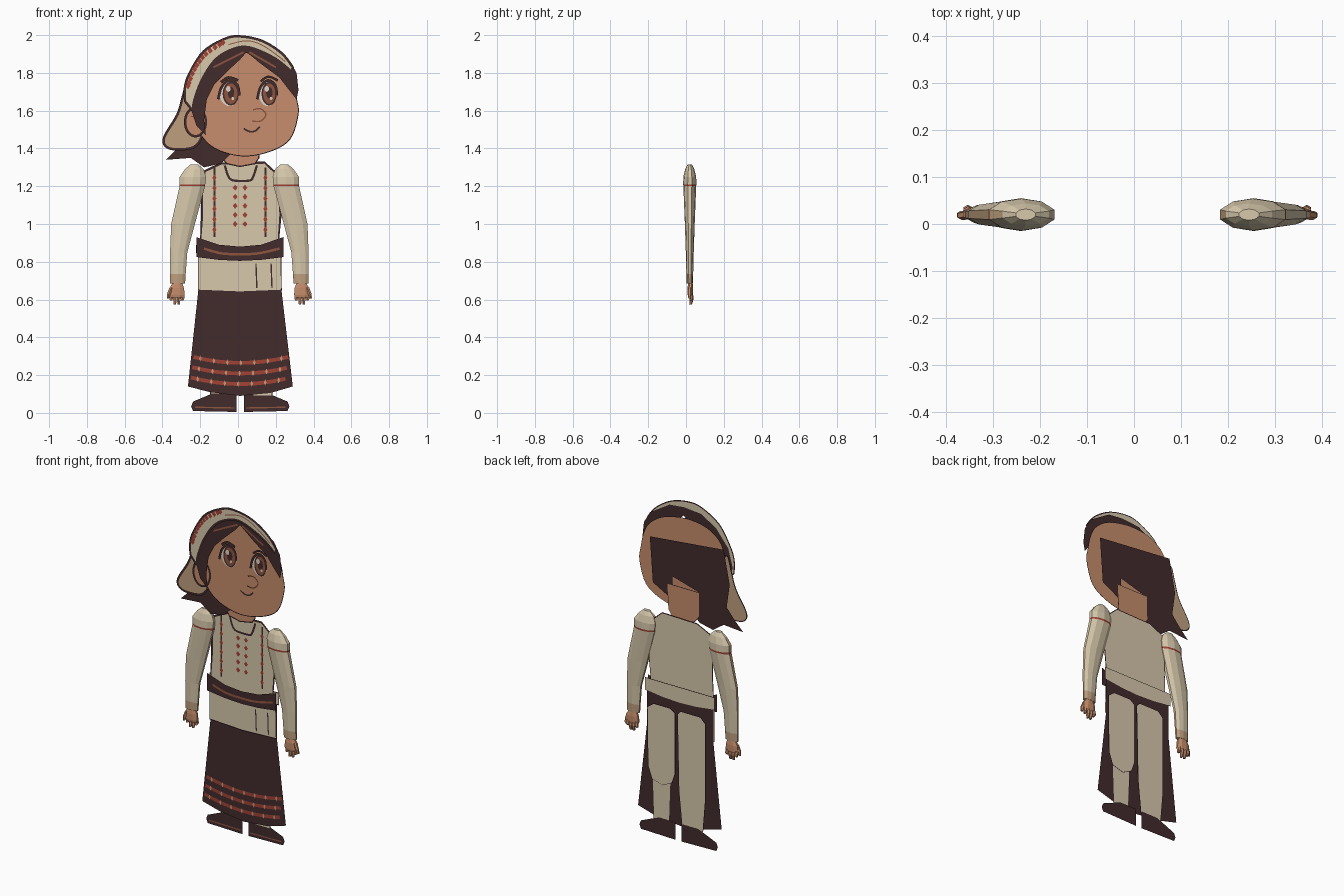
import bpy
import bmesh
import math
from mathutils import Vector

if "Cube" in bpy.data.objects:
    bpy.data.objects.remove(bpy.data.objects["Cube"])


def material(name, red, green, blue):
    mat = bpy.data.materials.new(name)
    mat.use_nodes = True
    mat.diffuse_color = (red, green, blue, 1)
    shader = next(n for n in mat.node_tree.nodes if n.type == 'BSDF_PRINCIPLED')
    shader.inputs["Base Color"].default_value = (red, green, blue, 1)
    return mat


cream = material("cream linen", .68, .58, .41)
tan = material("tan cloth", .52, .35, .21)
skin = material("skin", .57, .27, .15)
dark = material("dark brown", .054, .024, .025)
red = material("red thread", .36, .055, .035)
brown = material("reddish brown", .28, .09, .05)
pale = material("eye white", .75, .68, .58)


def finish(name, bm, *mats):
    mesh = bpy.data.meshes.new(name)
    bm.to_mesh(mesh)
    bm.free()
    for mat in mats:
        mesh.materials.append(mat)
    obj = bpy.data.objects.new(name, mesh)
    bpy.context.collection.objects.link(obj)
    return obj


def rounded(points, closed, steps=5):
    """Smooth curve through the points (Catmull-Rom)."""
    pts = [Vector(p) for p in points]
    count = len(pts)

    def at(i):
        return pts[i % count] if closed else pts[max(0, min(count - 1, i))]
    out = []
    for i in range(count if closed else count - 1):
        a, b, c, d = (at(i + k) for k in (-1, 0, 1, 2))
        for s in range(steps):
            t = s / steps
            out.append((b * 2 + (c - a) * t + (a * 2 - b * 5 + c * 4 - d) * t ** 2
                        + (b * 3 - a - c * 3 + d) * t ** 3) / 2)
    return out if closed else out + [pts[-1]]


def ribbon(name, points, y, mat, width=1.0, smooth=True, closed=False):
    """Flat painted line; coordinates are hundredths of a unit."""
    pts = rounded(points, closed) if smooth else [Vector(p) for p in points]
    count = len(pts)
    bm = bmesh.new()
    rows = []
    for i, p in enumerate(pts):
        if closed:
            along = pts[(i + 1) % count] - pts[i - 1]
        else:
            along = pts[min(i + 1, count - 1)] - pts[max(i - 1, 0)]
        across = Vector((-along.y, along.x)).normalized() * width / 2
        rows.append([bm.verts.new((q.x / 100, y, q.y / 100)) for q in (p + across, p - across)])
    for i in range(count if closed else count - 1):
        a, b = rows[i], rows[(i + 1) % count]
        bm.faces.new((a[0], a[1], b[1], b[0]))
    return finish(name, bm, mat)


def plate(name, points, y, mat, smooth=True, edge=0):
    """Flat cut-out facing the front, with an optional dark outline."""
    pts = rounded(points, True) if smooth else [Vector(p) for p in points]
    bm = bmesh.new()
    face = bm.faces.new([bm.verts.new((p.x / 100, y, p.y / 100)) for p in pts])
    face.normal_update()
    if face.normal.y > 0:
        face.normal_flip()
    if edge:
        ribbon(name + "_outline", points, y - .0015, dark, edge, smooth, True)
    return finish(name, bm, mat)


def oval(name, x, z, rx, rz, y, mat, edge=0):
    turns = [math.tau * i / 12 for i in range(12)]
    return plate(name, [(x + rx * math.cos(t), z + rz * math.sin(t)) for t in turns], y, mat, True, edge)


def diamonds(name, spots, y, mat, rx, rz):
    bm = bmesh.new()
    for x, z in spots:
        corners = ((x - rx, z), (x, z - rz), (x + rx, z), (x, z + rz))
        bm.faces.new([bm.verts.new((a / 100, y, b / 100)) for a, b in corners])
    return finish(name, bm, mat)


def loft(name, rings, mats, rule, sides=10):
    """Closed tube through elliptical rings (x, y, z, rx, ry)."""
    bm = bmesh.new()
    loops = []
    for x, y, z, rx, ry in rings:
        turns = [math.tau * (i + .5) / sides for i in range(sides)]
        loops.append([bm.verts.new((x + rx * math.cos(t), y + ry * math.sin(t), z)) for t in turns])
    for row, (a, b) in enumerate(zip(loops, loops[1:])):
        for i in range(sides):
            j = (i + 1) % sides
            face = bm.faces.new((a[i], a[j], b[j], b[i]))
            face.normal_update()
            face.material_index = rule(row, face)
    bm.faces.new(loops[0])
    bm.faces.new(loops[-1])
    bmesh.ops.recalc_face_normals(bm, faces=bm.faces)
    return finish(name, bm, *mats)


# Arms and hands
def sleeve_colour(row, face):
    if row == 3:
        return 2
    return 1 if row >= 7 or abs(face.normal.x) > .75 and face.calc_center_median().x < face_limit else 0


arm_rings = [(.245, 1.315, .022, .012), (.245, 1.29, .052, .024), (.253, 1.25, .073, .034),
             (.255, 1.21, .071, .035), (.256, 1.2, .071, .034), (.305, 1.0, .066, .026),
             (.328, .85, .048, .021), (.332, .735, .043, .018), (.334, .685, .042, .017)]
for side, word in ((1, "left"), (-1, "right")):
    def across(x):
        return .007 + side * (x - .007)
    face_limit = .3 if side > 0 else -.25
    loft(word + "_sleeve", [(across(x), .02, z, rx, ry) for x, z, rx, ry in arm_rings],
         (cream, tan, red), sleeve_colour)
    loft(word + "_palm", [(across(x), .023, z, rx, ry) for x, z, rx, ry in
                          ((.335, .69, .026, .013), (.338, .66, .042, .016), (.338, .625, .044, .015),
                           (.338, .61, .036, .012))], (skin,), lambda row, face: 0, 8)
    for finger in range(4):
        x = .308 + finger * .02
        tip = .595 - .022 * (finger in (1, 2))
        loft(word + "_finger", [(across(x), .026, .63, .011, .011), (across(x), .03, .605, .011, .011),
                                (across(x), .024, tip, .007, .007)], (skin,), lambda row, face: 0, 6)
    loft(word + "_thumb", [(across(.366), .02, .665, .012, .01), (across(.38), .018, .63, .011, .01),
                           (across(.385), .02, .605, .007, .007)], (skin,), lambda row, face: 0, 6)

# Torso with embroidery
plate("torso", [(-20, 87), (-19, 105), (-19, 122), (-17.5, 128), (-9, 132), (14, 132.5), (20, 127),
                (22, 115), (22.5, 105), (21, 87)], .026, cream, False, 1.2)
ribbon("neckline", [(-7, 131), (-5, 125), (-2, 123), (6, 123), (8, 125), (10, 131)], .022, dark, 1.2)
for x in (-12.5, 14.5):
    ribbon("chest_stripe", [(x, 130), (x, 93)], .022, dark, 1, False)
    diamonds("stripe_beads", [(x, 97 + 5.5 * i) for i in range(6)], .02, red, 1.1, 1.9)
diamonds("chest_stitches", [(x, 100 + 4.8 * i) for x in (-1.5, 3.7) for i in range(5)], .022, red, 1.3, 1.6)

# Skirt, overlay band and belt
plate("skirt", [(-21, 85), (23, 85), (23, 65), (29, 14), (17, 10.5), (1, 9), (-15, 11), (-26.5, 14), (-21, 65)],
      .04, dark, False)
plate("overskirt_band", [(-21, 65), (1, 64), (23, 65), (22.5, 84), (-21, 84)], .034, cream, False, .6)
for x in (9.5, 17.5):
    ribbon("band_fold", [(x, 79), (x + .5, 66)], .031, dark, .7, False)
plate("belt", [(-22, 93), (-10, 89), (1, 88), (12, 89), (24, 93), (24, 82.5), (12, 81), (1, 80.5),
               (-10, 81), (-22, 82.5)], .018, dark, False)
ribbon("belt_stripe", [(-18, 87), (-9, 84.5), (1, 84), (11, 84.5), (22, 87)], .015, brown, 1.3)
for row in range(3):
    drop = 5.6 * row
    reach = 25 + row * .7
    height = [(x, 26.5 - drop + (x - 1.5) ** 2 * .005) for x in (1.5 - reach + 50 * i / 14 for i in range(15))]
    ribbon("hem_stripe", height, .037, red, 2)
    diamonds("hem_stitches", height[1::2], .035, tan, .7, 1.6)

# Back of the hips, legs and shoes
plate("hips_back", [(-22, 92), (24, 92), (24, 85), (12, 83.5), (1, 83), (-10, 83.5), (-22, 85)],
      .046, cream, False, .6)
plate("left_shin", [(7, 36), (19, 36), (18, 9), (8, 9)], .047, cream, False, .6)
plate("left_thigh", [(4, 76), (7, 78), (18, 78), (22, 75), (21.5, 40), (19, 33), (12, 31), (6, 34), (4, 40)],
      .05, cream, False, .7)
plate("right_leg", [(2, 76), (0, 78), (-13, 78), (-16, 75), (-16, 28), (-14.5, 10), (-1, 10), (1, 30)],
      .05, cream, False, .7)
for side, word in ((1, "left"), (-1, "right")):
    shoe = [(2, 11), (13, 11), (19, 8.5), (25, 6), (26, 3.5), (25, 1), (2, .5)]
    plate(word + "_shoe", [(1.2 + side * x, z) for x, z in shoe], .053, dark, False)
    ribbon(word + "_shoe_welt", [(1.2 + side * x, z) for x, z in ((3, 2.6), (14, 2.8), (24, 3))],
           .0515, brown, .7)

# Neck, head and back hair
plate("neck", [(-9, 150), (12, 150), (11, 135), (9, 132), (1, 130.5), (-6, 132), (-9, 136)],
      .006, skin, False, .7)
plate("head", [(29, 175), (31, 166), (31.8, 158), (27.5, 145), (17, 138.5), (3, 136), (-10, 139),
               (-18, 145), (-23, 155), (-25, 170), (-22, 182), (-13, 189), (1, 191), (16, 188), (25, 182)],
      -.015, skin, True, .5)
plate("back_hair", [(24, 175), (-25, 180), (-29, 160), (-27, 146), (-32, 140), (-38, 134), (-25, 135),
                    (-18, 130), (-9, 132), (-4, 137), (-9, 139), (-9, 150), (9, 155), (9, 141), (22, 148)],
      0, dark, False)

# Headscarf tail and ear
plate("scarf_tail", [(-26, 176), (-29, 168), (-32, 158), (-39, 146), (-38, 141), (-32, 139.5), (-23, 141),
                     (-19, 148), (-21, 160)], -.008, tan, True, 1.3)
oval("ear", -22.5, 154, 5.5, 7.5, -.021, skin, 1.3)
ribbon("ear_fold", [(-25, 157), (-22, 156), (-21, 151)], -.024, brown, .7)

# Front hair, parted in the middle
plate("hair_left_lock", [(4.5, 191), (12.5, 184.5), (22, 177.5), (27, 171), (31, 166), (32, 171), (31, 180),
                         (27, 187), (14, 195), (4.5, 196)], -.044, dark, False)
plate("hair_right_lock", [(4.5, 191), (1, 187), (-5.5, 181), (-12.5, 174), (-16.5, 166), (-18, 155),
                          (-17, 147), (-22, 152), (-25, 161), (-28, 168), (-25, 179), (-17, 189),
                          (-7, 195), (4.5, 196)], -.044, dark, False)
ribbon("hair_strand", [(-13, 183), (-5, 187), (3, 191)], -.046, brown, 1)
ribbon("hair_strand", [(6, 191), (13, 187), (20, 183)], -.046, brown, 1)

# Headscarf band with a row of beads
outer = [(-28, 165), (-28, 173), (-25, 181), (-18, 191.5), (-7, 198), (1, 199.3), (12.5, 197), (23, 190.5),
         (29, 183)]
inner = [(28, 181), (19, 188), (6, 193.5), (-3, 192.5), (-12, 187), (-19, 176.5), (-23, 166), (-24, 160)]
plate("headscarf_band", rounded(outer, False) + rounded(inner, False), -.05, cream, False, 1.3)
beads = rounded([(-26.5, 173), (-23, 182), (-17, 190), (-8, 196)], False, 4)
diamonds("headscarf_beads", beads, -.054, red, 1.4, 1.7)
ribbon("headscarf_trim", [(-5, 195), (5, 197), (14, 194), (25, 186)], -.0535, brown, .5)

# Face
for word, x, width in (("right", -4.5, 5.2), ("left", 15.8, 4.8)):
    oval(word + "_eye_white", x, 169, width, 6.6, -.02, pale)
    oval(word + "_iris", x + .7, 169, width * .75, 5.8, -.022, brown, .8)
    oval(word + "_pupil", x + .8, 169.5, 1.7, 3, -.0255, dark)
    oval(word + "_eye_glint", x - .6, 171.5, 1.2, 1.5, -.0275, pale)
    oval(word + "_eye_sparkle", x + 1.7, 166.5, .7, .8, -.0275, pale)
    ribbon(word + "_lashes", [(x - width - .8, 166), (x - width * .8, 172.5), (x, 176), (x + width * .8, 173.5),
                              (x + width, 168)], -.0275, dark, 1.4)
ribbon("right_brow", [(-9, 175), (-5, 177.5), (0, 176)], -.0275, dark, 1.5)
ribbon("left_brow", [(12, 175.5), (16, 178), (21, 176)], -.0275, dark, 1.2)
oval("nose", 11, 157.5, 3.6, 3.3, -.02, skin)
ribbon("nose_outline", [(8, 160.5), (12, 161), (14.8, 158), (12, 154.5), (7.5, 154.5)], -.022, brown, .7)
ribbon("mouth", [(3, 150.5), (6, 149), (9, 149.2), (11.5, 151.5)], -.02, dark, .9)
